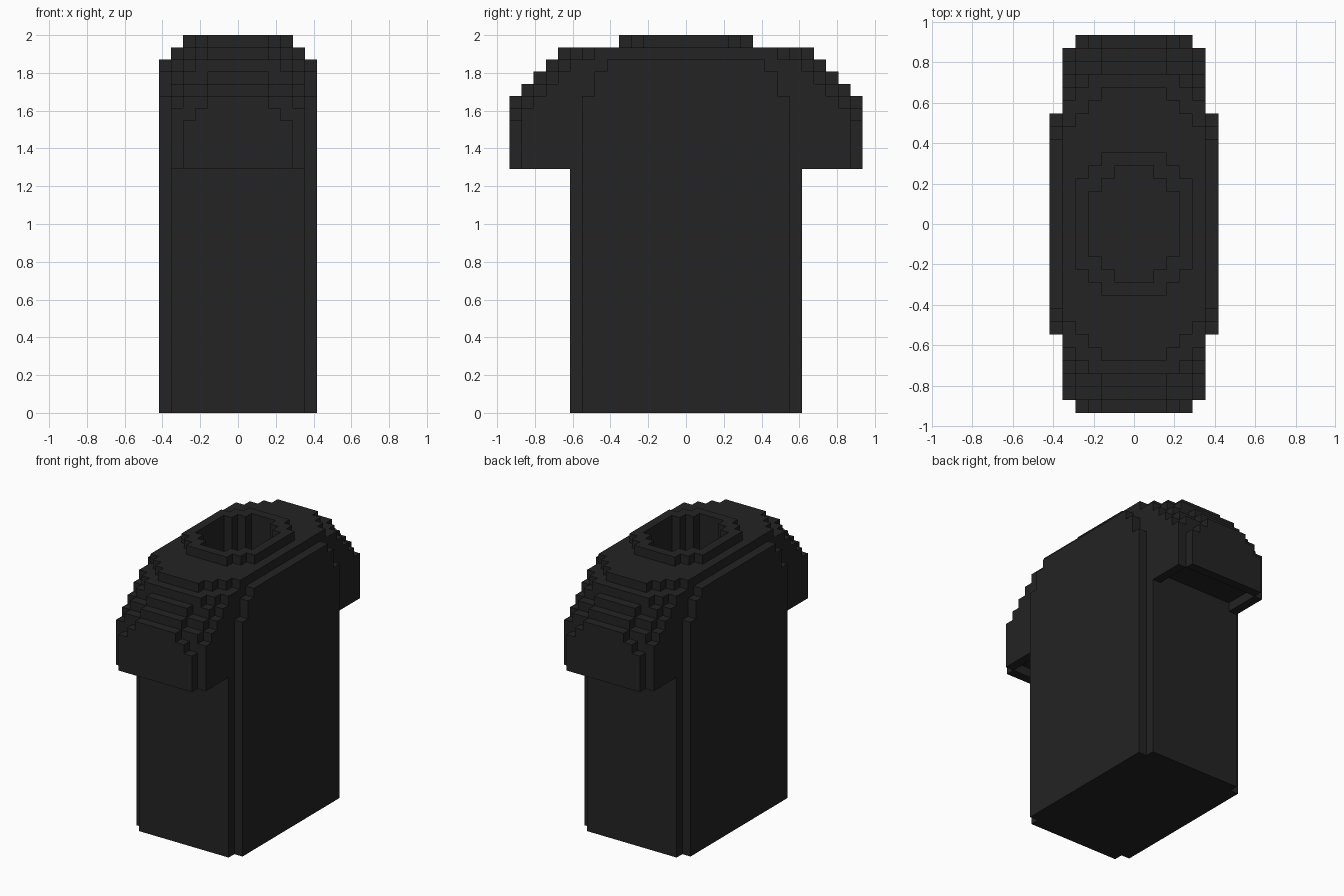
import bpy, bmesh, math
from mathutils import Vector

cube = bpy.data.objects.get("Cube")
if cube:
    bpy.data.objects.remove(cube, do_unlink=True)

TOP = 31                 # height in blocks
UNIT = 2.0 / TOP         # size of one block

black = bpy.data.materials.new("black_cloth")
black.use_nodes = True
COLOUR = (0.017, 0.017, 0.017, 1)
black.diffuse_color = COLOUR
black.node_tree.nodes["Principled BSDF"].inputs["Base Color"].default_value = COLOUR

# Half length along y for each distance |x| from the middle, keyed by the
# first block layer that uses it
LAYERS = {
    0: (9, 9, 9, 9, 9, 9, 8),              # trunk
    20: (14, 14, 14, 14, 14, 13, 8),       # sleeves begin
    24: (14, 14, 14, 14, 13, 13, 8),       # shoulders round off
    25: (14, 14, 14, 13, 13, 12, 8),
    26: (13, 13, 13, 12, 12, 11, 7),
    27: (12, 12, 12, 11, 11, 10, 7),
    28: (11, 11, 11, 11, 10, 9, 6),
    29: (10, 10, 10, 9, 8, 7),
    30: (5, 5, 5, 4, 3),                   # collar
}
NECK = (4, 4, 3, 2)
NECK_FLOOR = 25
CUFF = 20
BODY = 9


def inside(steps, x, y):
    return abs(x) < len(steps) and abs(y) <= steps[abs(x)]


def solid(x, y, z):
    if not 0 <= z < TOP:
        return False
    if z >= NECK_FLOOR and inside(NECK, x, y):
        return False
    # shallow recess under each sleeve
    if z == CUFF and BODY < abs(y) < 14 and abs(x) < 5:
        return False
    return inside(LAYERS[max(k for k in LAYERS if k <= z)], x, y)


def part_of(y, z):
    if z == TOP - 1:
        return "collar"
    if abs(y) <= BODY:
        return "shirt_body"
    return "back_sleeve" if y > 0 else "front_sleeve"


def add_face(bm, cell, axis, sign):
    """One outward face of a block."""
    n = Vector((0, 0, 0))
    n[axis] = sign
    u = Vector((0, 0, 0))
    u[(axis + 1) % 3] = 1
    v = n.cross(u)
    mid = Vector(cell) + Vector((0, 0, 0.5)) + n / 2
    corners = [mid + (a * u + b * v) / 2
               for a, b in ((-1, -1), (1, -1), (1, 1), (-1, 1))]
    bm.faces.new([bm.verts.new(c * UNIT) for c in corners])


# Only the outer skin of the stepped shape is made, split by part
meshes = {}
for x in range(-6, 7):
    for y in range(-14, 15):
        for z in range(TOP):
            if not solid(x, y, z):
                continue
            bm = meshes.setdefault(part_of(y, z), bmesh.new())  if part_of(y, z) not in meshes else meshes[part_of(y, z)]
            for axis in range(3):
                for sign in (-1, 1):
                    near = [x, y, z]
                    near[axis] += sign
                    if not solid(*near):
                        add_face(bm, (x, y, z), axis, sign)

for name, bm in meshes.items():
    bmesh.ops.remove_doubles(bm, verts=bm.verts, dist=UNIT / 100)
    # merge flat areas into large clean faces
    bmesh.ops.dissolve_limit(bm, angle_limit=math.radians(1),
                             verts=bm.verts, edges=bm.edges)
    mesh = bpy.data.meshes.new(name)
    bm.to_mesh(mesh)
    bm.free()
    mesh.materials.append(black)
    bpy.context.collection.objects.link(bpy.data.objects.new(name, mesh))
